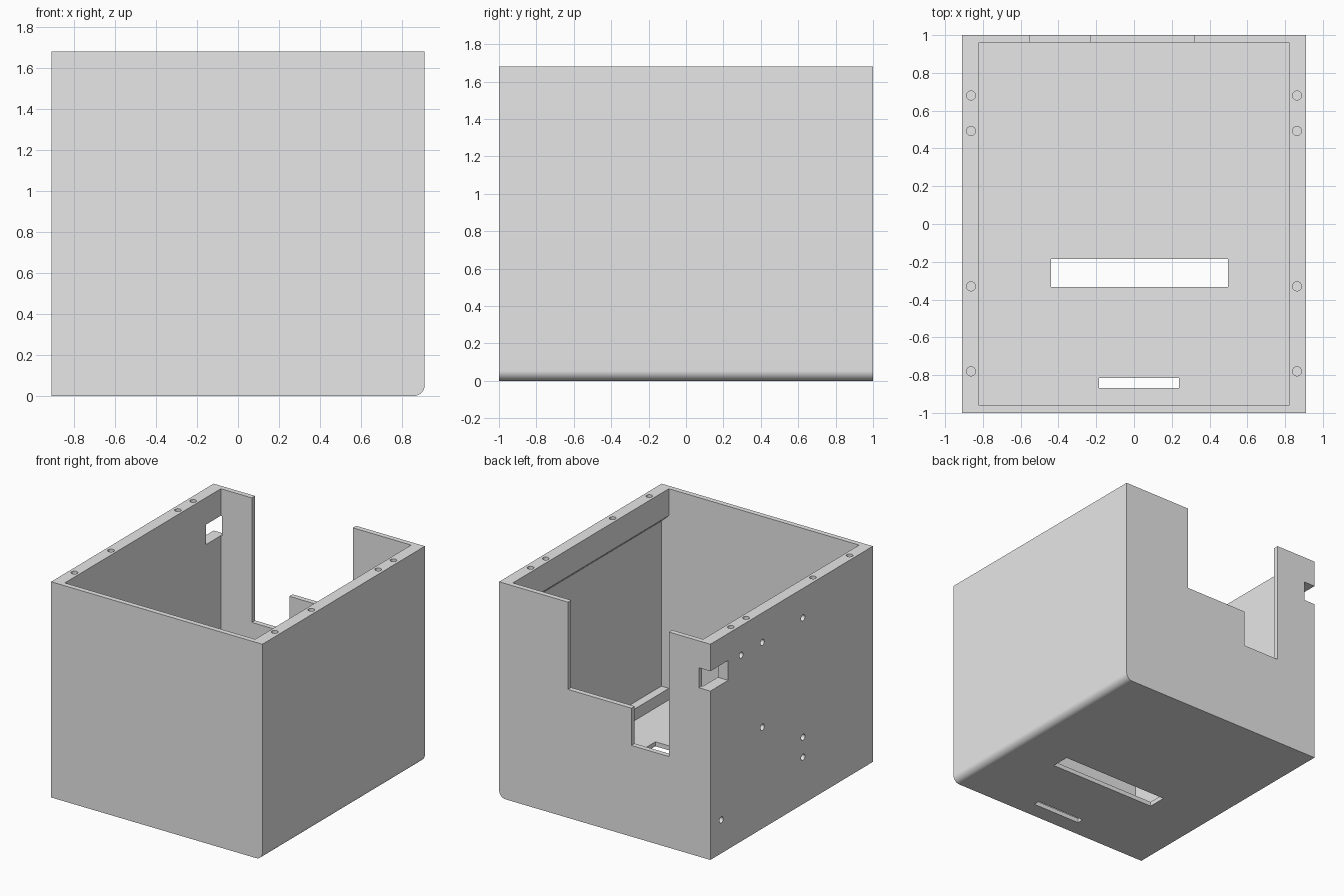
import bpy, bmesh, math
from mathutils import Matrix, Vector

if "Cube" in bpy.data.objects:
    bpy.data.objects.remove(bpy.data.objects["Cube"])

grey = bpy.data.materials.new("light_grey")
grey.diffuse_color = (0.8, 0.8, 0.8, 1)
grey.use_nodes = True
grey.node_tree.nodes["Principled BSDF"].inputs["Base Color"].default_value = grey.diffuse_color


def new_object(name, bm):
    bmesh.ops.recalc_face_normals(bm, faces=bm.faces)
    mesh = bpy.data.meshes.new(name)
    bm.to_mesh(mesh)
    bm.free()
    mesh.materials.append(grey)
    ob = bpy.data.objects.new(name, mesh)
    bpy.context.collection.objects.link(ob)
    return ob


def prism(name, profile, y0, y1):
    """Extrude an (x, z) profile along y."""
    bm = bmesh.new()
    face = bm.faces.new([bm.verts.new((x, y0, z)) for x, z in profile])
    ext = bmesh.ops.extrude_face_region(bm, geom=[face])
    moved = [v for v in ext["geom"] if isinstance(v, bmesh.types.BMVert)]
    bmesh.ops.translate(bm, verts=moved, vec=(0, y1 - y0, 0))
    return new_object(name, bm)


def box(name, x0, x1, y0, y1, z0, z1):
    return prism(name, [(x0, z0), (x1, z0), (x1, z1), (x0, z1)], y0, y1)


def drill(name, centre, axis, depth, r=0.024):
    """Cylinder reaching depth to both sides of the surface point."""
    rot = Vector((0, 0, 1)).rotation_difference(Vector(axis)).to_matrix().to_4x4()
    bm = bmesh.new()
    bmesh.ops.create_cone(bm, cap_ends=True, segments=24, radius1=r, radius2=r,
                          depth=2 * depth, matrix=Matrix.Translation(centre) @ rot)
    return new_object(name, bm)


W, H, R = 0.91, 1.68, 0.055

# Outer body with one rounded bottom edge
arc = [(W - R + R * math.sin(a), R - R * math.cos(a))
       for a in (math.pi / 2 * i / 12 for i in range(13))]
body = prism("enclosure", [(-W, 0)] + arc + [(W, H), (-W, H)], -1, 1)

cutters = [
    # Inside space, with a recess under the chamfered flange on the right wall
    prism("cavity", [(-0.82, 0.035), (0.82, 0.035), (0.82, 0.125), (0.885, 0.125),
                     (0.885, 1.41), (0.82, 1.47), (0.82, 2), (-0.82, 2)], -0.96, 0.96),
    # Stepped opening in the back wall
    prism("back_opening", [(-0.553, 0.71), (-0.23, 0.71), (-0.23, 1.0), (0.317, 1.0),
                           (0.317, 2), (-0.553, 2)], 0.9, 1.1),
    # Notch through the back left corner
    box("corner_notch", -1.1, -0.812, 0.78, 1.1, 1.315, 1.47),
    # Floor slots
    box("large_slot", -0.44, 0.497, -0.333, -0.185, -0.1, 0.1),
    box("small_slot", -0.185, 0.238, -0.867, -0.815, -0.1, 0.1),
]

# Screw holes in the rim
for side in (-1, 1):
    for y in (0.68, 0.493, -0.33, -0.78):
        cutters.append(drill("rim_hole", (side * 0.863, y, H), (0, 0, 1), 0.12))

# Blind holes in the left wall
for y, z in ((-0.14, 1.45), (0.36, 1.45), (0.62, 1.45), (0.36, 0.79),
             (-0.14, 0.52), (-0.14, 0.365), (0.865, 0.26)):
    cutters.append(drill("side_hole", (-W, y, z), (1, 0, 0), 0.05))

# Cut everything out, then drop the cutters
bpy.context.view_layer.objects.active = body
for c in cutters:
    mod = body.modifiers.new(c.name, "BOOLEAN")
    mod.operation, mod.solver, mod.object = "DIFFERENCE", "EXACT", c
    bpy.ops.object.modifier_apply(modifier=mod.name)
    bpy.data.objects.remove(c)

bpy.ops.object.select_all(action="DESELECT")
body.select_set(True)
bpy.ops.object.shade_smooth_by_angle(angle=math.radians(30))
